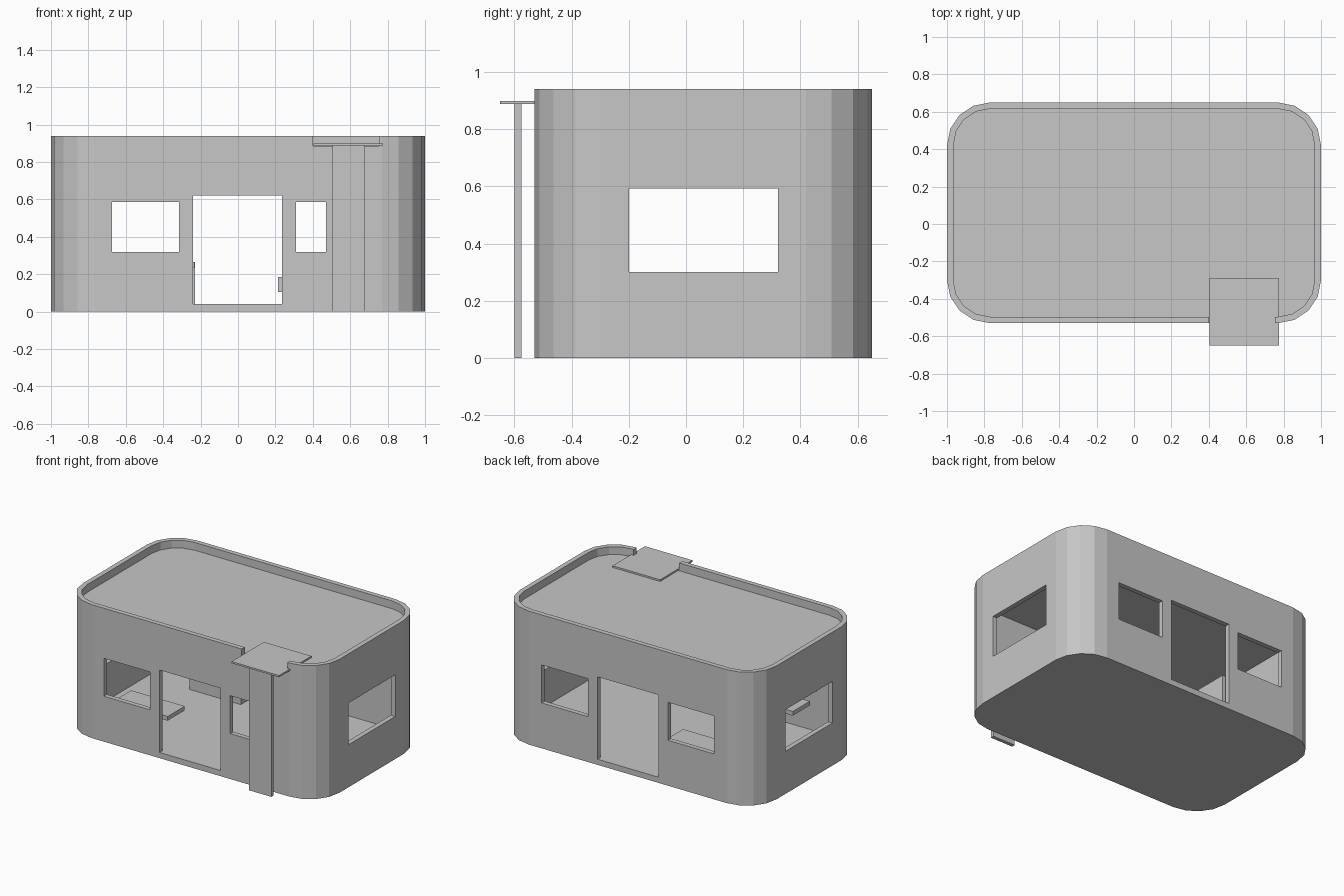
import bpy, bmesh, math

if "Cube" in bpy.data.objects:
    bpy.data.objects.remove(bpy.data.objects["Cube"])

grey = bpy.data.materials.new("plain_grey")
grey.diffuse_color = (0.57, 0.57, 0.57, 1)
grey.use_nodes = True
grey.node_tree.nodes["Principled BSDF"].inputs["Base Color"].default_value = grey.diffuse_color

CY = 0.06  # centre of the building in y


def finish(name, bm):
    bmesh.ops.recalc_face_normals(bm, faces=bm.faces)
    me = bpy.data.meshes.new(name)
    bm.to_mesh(me)
    bm.free()
    me.materials.append(grey)
    ob = bpy.data.objects.new(name, me)
    bpy.context.collection.objects.link(ob)
    return ob


def box(name, x0, x1, y0, y1, z0, z1):
    bm = bmesh.new()
    bmesh.ops.create_cube(bm, size=1)
    for v in bm.verts:
        v.co = ((x0 + x1) / 2 + v.co.x * (x1 - x0),
                (y0 + y1) / 2 + v.co.y * (y1 - y0),
                (z0 + z1) / 2 + v.co.z * (z1 - z0))
    return finish(name, bm)


def rounded_prism(name, hx, hy, r, z0, z1, seg=4):
    bm = bmesh.new()
    verts = []
    for q, (sx, sy) in enumerate(((1, 1), (-1, 1), (-1, -1), (1, -1))):
        for i in range(seg + 1):
            a = math.pi / 2 * (q + i / seg)
            verts.append(bm.verts.new((sx * (hx - r) + r * math.cos(a),
                                       CY + sy * (hy - r) + r * math.sin(a), z0)))
    face = bm.faces.new(verts)
    top = bmesh.ops.extrude_face_region(bm, geom=[face])["geom"]
    bmesh.ops.translate(bm, vec=(0, 0, z1 - z0),
                        verts=[g for g in top if isinstance(g, bmesh.types.BMVert)])
    return finish(name, bm)


def cut(target, cutter):
    cutter.hide_render = True
    bpy.context.view_layer.objects.active = target
    m = target.modifiers.new("cut", 'BOOLEAN')
    m.operation = 'DIFFERENCE'
    m.solver = 'EXACT'
    m.object = cutter
    bpy.ops.object.modifier_apply(modifier=m.name)
    bpy.data.objects.remove(cutter)


# Building shell with hollow room and sunken roof
shell = rounded_prism("building_shell", 1.0, 0.59, 0.23, 0, 0.94)
cut(shell, rounded_prism("room_cutter", 0.966, 0.556, 0.196, 0.04, 0.85))
cut(shell, rounded_prism("roof_cutter", 0.966, 0.556, 0.196, 0.885, 1.1))

# Openings: doors, left windows, right windows, side windows, parapet notch
openings = [
    (-0.24, 0.235, -0.8, 0.8, 0.04, 0.62),
    (-0.675, -0.315, -0.8, 0.8, 0.32, 0.587),
    (0.31, 0.47, -0.8, 0.0, 0.32, 0.587),
    (0.31, 0.67, 0.1, 0.8, 0.32, 0.587),
    (-1.2, 1.2, -0.20, 0.322, 0.30, 0.593),
    (0.40, 0.755, -0.7, -0.44, 0.885, 1.1),
]
for o in openings:
    cut(shell, box("opening_cutter", *o))

# Canopy and its post
box("canopy", 0.405, 0.775, -0.65, -0.29, 0.887, 0.899)
box("canopy_post", 0.505, 0.68, -0.60, -0.575, 0, 0.888)

# Interior furniture
box("front_counter", -0.65, -0.233, -0.45, -0.26, 0.235, 0.265)
box("back_bench", -0.63, -0.23, 0.36, 0.60, 0.04, 0.265)
box("low_shelf", 0.215, 0.62, -0.47, -0.28, 0.105, 0.185)
